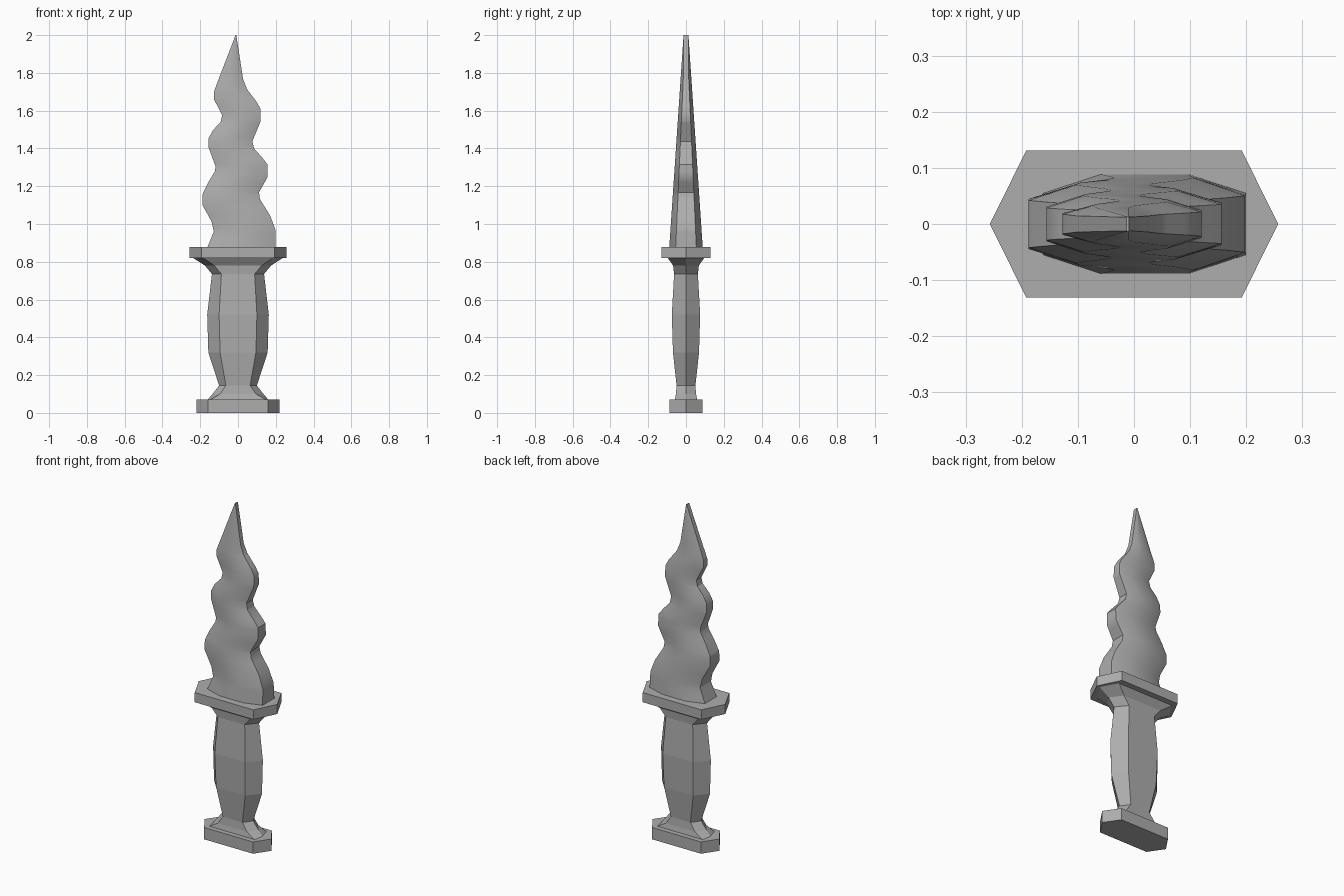
import bpy
import math

if "Cube" in bpy.data.objects:
    bpy.data.objects.remove(bpy.data.objects["Cube"])

# Dark grey for all parts
grey = bpy.data.materials.new("dark_grey")
grey.diffuse_color = (.42, .42, .42, 1)
grey.use_nodes = True
grey.node_tree.nodes["Principled BSDF"].inputs["Base Color"].default_value = grey.diffuse_color


def loft(name, rings):
    """Skin a stack of equal-length rings and cap both ends."""
    n = len(rings[0])
    verts = [v for ring in rings for v in ring]
    faces = [tuple(reversed(range(n))),
             tuple(range(len(verts) - n, len(verts)))]
    for k in range(len(rings) - 1):
        for i in range(n):
            j = (i + 1) % n
            faces.append((k * n + i, k * n + j, (k + 1) * n + j, (k + 1) * n + i))
    mesh = bpy.data.meshes.new(name)
    mesh.from_pydata(verts, [], faces)
    mesh.update()
    mesh.materials.append(grey)
    obj = bpy.data.objects.new(name, mesh)
    bpy.context.collection.objects.link(obj)
    return obj


def hexagon(z, tip, side, depth):
    """Stretched hexagon with points on the x axis."""
    return [(tip, 0, z), (side, depth, z), (-side, depth, z),
            (-tip, 0, z), (-side, -depth, z), (side, -depth, z)]


def sample(curve, z):
    for (z0, x0), (z1, x1) in zip(curve, curve[1:]):
        if z <= z1:
            return x0 + (x1 - x0) * (z - z0) / (z1 - z0)
    return curve[-1][1]


# Pommel plate and guard plate
loft("pommel", [hexagon(0, .22, .16, .088), hexagon(.07, .22, .16, .088)])
loft("guard", [hexagon(.82, .257, .192, .131), hexagon(.877, .257, .192, .131)])

# Grip, flaring into both plates: z, point, side, depth
grip = [(.065, .165, .155, .06), (.10, .135, .095, .053), (.145, .10, .064, .05),
        (.32, .157, .095, .069), (.52, .163, .10, .075), (.735, .138, .088, .063),
        (.78, .175, .125, .068), (.822, .24, .186, .098)]
loft("grip", [hexagon(*row) for row in grip])

# Wavy blade outline: (z, x) for each edge
left = [(.87, -.165), (.925, -.142), (.96, -.128), (1.013, -.14), (1.10, -.188),
        (1.157, -.188), (1.22, -.158), (1.28, -.122), (1.305, -.119),
        (1.406, -.156), (1.453, -.156), (1.496, -.133), (1.54, -.092),
        (1.575, -.084), (1.66, -.127), (1.70, -.127), (1.74, -.113), (2, -.013)]
right = [(.87, .2), (.97, .198), (1.045, .17), (1.13, .117), (1.167, .111),
         (1.247, .156), (1.316, .156), (1.353, .127), (1.40, .085),
         (1.438, .076), (1.544, .12), (1.607, .12), (1.645, .10),
         (1.713, .048), (1.767, .027), (2, -.009)]

# Blade: octagonal section with flat blunt edges and a raised middle
rings = []
for z in sorted({p[0] for p in left + right}):
    a, b = sample(left, z), sample(right, z)
    t = (z - .87) / 1.13
    mid, ridge = (a + b) / 2, (b - a) / 2 * .43
    depth = .089 + (.013 - .089) * t
    edge = max(.055 + (.004 - .055) * t, .012)
    rings.append([(b, -edge, z), (b, edge, z), (mid + ridge, depth, z),
                  (mid - ridge, depth, z), (a, edge, z), (a, -edge, z),
                  (mid - ridge, -depth, z), (mid + ridge, -depth, z)])
blade = loft("blade", rings)
bpy.context.view_layer.objects.active = blade
blade.select_set(True)
bpy.ops.object.shade_smooth_by_angle(angle=math.radians(30))
